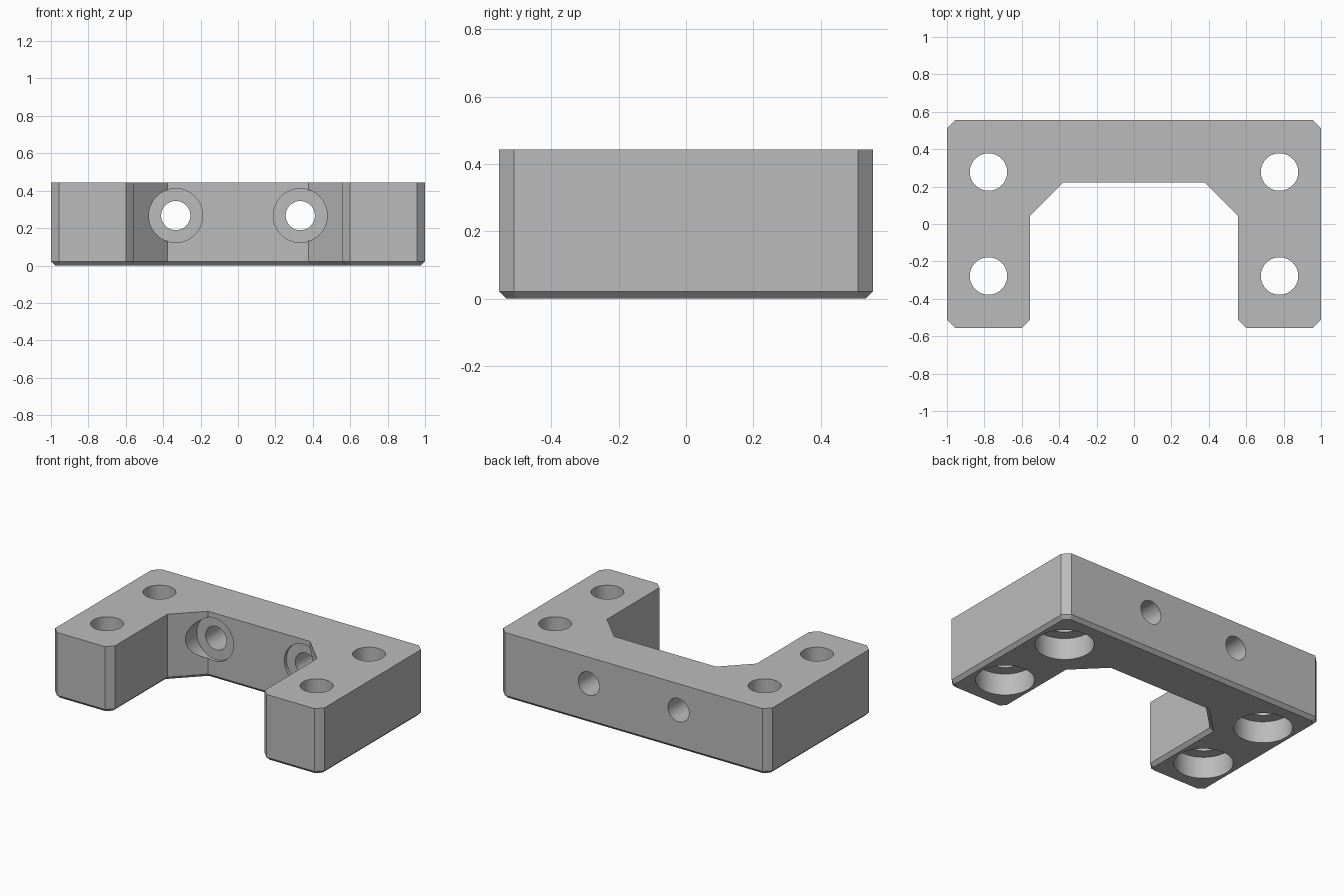
import bpy, bmesh
from mathutils import Vector

cube = bpy.data.objects.get("Cube")
if cube:
    bpy.data.objects.remove(cube, do_unlink=True)

HEIGHT = 0.444
BOTTOM_CHAMFER = 0.022

grey = bpy.data.materials.new("machined_grey")
grey.use_nodes = True
colour = (0.5, 0.5, 0.5, 1)
grey.diffuse_color = colour
grey.node_tree.nodes["Principled BSDF"].inputs["Base Color"].default_value = colour


def add_object(name, bm):
    bmesh.ops.recalc_face_normals(bm, faces=bm.faces[:])
    mesh = bpy.data.meshes.new(name)
    bm.to_mesh(mesh)
    bm.free()
    mesh.materials.append(grey)
    obj = bpy.data.objects.new(name, mesh)
    bpy.context.collection.objects.link(obj)
    return obj


def drill(target, start, end, radius):
    """Cut a round hole between two points."""
    start, end = Vector(start), Vector(end)
    axis = end - start
    bm = bmesh.new()
    bmesh.ops.create_cone(bm, cap_ends=True, segments=64, radius1=radius,
                          radius2=radius, depth=axis.length)
    cutter = add_object("hole_cutter", bm)
    cutter.hide_render = True
    cutter.rotation_mode = 'QUATERNION'
    cutter.rotation_quaternion = axis.to_track_quat('Z', 'Y')
    cutter.location = (start + end) / 2
    mod = target.modifiers.new("hole", 'BOOLEAN')
    mod.operation = 'DIFFERENCE'
    mod.solver = 'EXACT'
    mod.object = cutter
    bpy.context.view_layer.update()
    bpy.ops.object.modifier_apply(modifier=mod.name)
    bpy.data.objects.remove(cutter, do_unlink=True)


# U-shaped plate: half outline, mirrored, with chamfered corners
half = [(0.378, 0.222), (0.556, 0.044), (0.556, -0.511), (0.6, -0.555),
        (0.956, -0.555), (1, -0.511), (1, 0.511), (0.956, 0.555)]
outline = half + [(-x, y) for x, y in reversed(half)]

bm = bmesh.new()
base = bm.faces.new([bm.verts.new((x, y, 0)) for x, y in outline])
top = bmesh.ops.extrude_face_region(bm, geom=[base], use_keep_orig=True)
for v in top["geom"]:
    if isinstance(v, bmesh.types.BMVert):
        v.co.z = HEIGHT
bmesh.ops.recalc_face_normals(bm, faces=bm.faces[:])

# Chamfer around the bottom
rim = [e for e in bm.edges if all(v.co.z < 0.001 for v in e.verts)]
bmesh.ops.bevel(bm, geom=rim, offset=BOTTOM_CHAMFER, offset_type='OFFSET',
                segments=1, profile=0.5, affect='EDGES', clamp_overlap=False)
block = add_object("mounting_block", bm)
bpy.context.view_layer.objects.active = block
block.select_set(True)

for side in (-1, 1):
    # Vertical bolt holes, counterbored from below
    for y in (-0.278, 0.278):
        x = side * 0.778
        drill(block, (x, y, -0.1), (x, y, 0.145), 0.178)
        drill(block, (x, y, 0.1), (x, y, 0.6), 0.1)
    # Horizontal bolt holes through the bridge, counterbored from the recess
    x, z = side * 0.333, 0.267
    drill(block, (x, -0.05, z), (x, 0.244, z), 0.144)
    drill(block, (x, 0.2, z), (x, 0.7, z), 0.078)

bpy.ops.object.shade_smooth_by_angle(angle=0.4)
